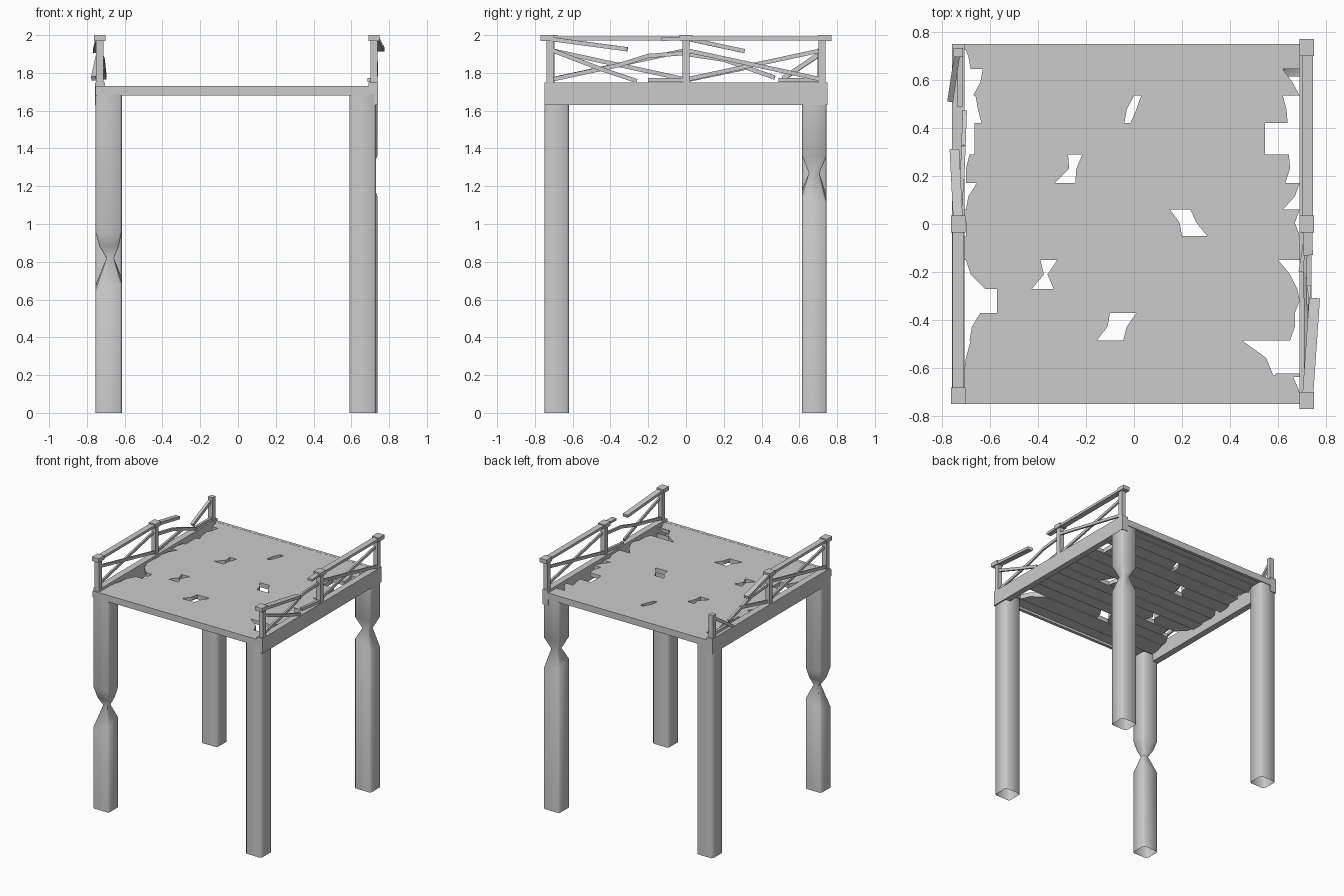
import bpy, bmesh, math
from mathutils import Vector

grey = bpy.data.materials.new("weathered_grey")
grey.diffuse_color = (0.6, 0.6, 0.6, 1)


def finish(name, bm):
    bmesh.ops.recalc_face_normals(bm, faces=bm.faces)
    me = bpy.data.meshes.new(name)
    bm.to_mesh(me)
    bm.free()
    me.materials.append(grey)
    ob = bpy.data.objects.new(name, me)
    bpy.context.collection.objects.link(ob)
    return ob


def box(name, x0, x1, y0, y1, z0, z1):
    bm = bmesh.new()
    bmesh.ops.create_cube(bm, size=1)
    for v in bm.verts:
        v.co = ((x0 + x1) / 2 + v.co.x * (x1 - x0), (y0 + y1) / 2 + v.co.y * (y1 - y0),
                (z0 + z1) / 2 + v.co.z * (z1 - z0))
    return finish(name, bm)


def bar(name, points, w, h):
    """Square-section timber along a path; w is sideways, h is upright."""
    bm = bmesh.new()
    pts = [Vector(p) for p in points]
    rings = []
    for i, p in enumerate(pts):
        d = (pts[min(i + 1, len(pts) - 1)] - pts[max(i - 1, 0)]).normalized()
        side = d.cross(Vector((0, 0, 1))).normalized()
        up = side.cross(d)
        rings.append([bm.verts.new(p + side * sx * w / 2 + up * sz * h / 2)
                      for sx, sz in ((-1, -1), (1, -1), (1, 1), (-1, 1))])
    for a, b in zip(rings, rings[1:]):
        for k in range(4):
            bm.faces.new((a[k], a[(k + 1) % 4], b[(k + 1) % 4], b[k]))
    bm.faces.new(rings[0])
    bm.faces.new(rings[-1])
    return finish(name, bm)


def prism(bm, outline, z0, z1):
    lo = [bm.verts.new((x, y, z0)) for x, y in outline]
    hi = [bm.verts.new((x, y, z1)) for x, y in outline]
    n = len(lo)
    bm.faces.new(lo[::-1])
    bm.faces.new(hi)
    for k in range(n):
        bm.faces.new((lo[k], lo[(k + 1) % n], hi[(k + 1) % n], hi[k]))


# Legs: hollow chamfered tubes, some snapped and pinched
def leg(name, x0, x1, y0, y1, rings):
    bm = bmesh.new()
    loops = []
    for z, x_a, x_b, y_a, y_b, tilt in rings:
        xa, xb = x0 + (x1 - x0) * x_a, x0 + (x1 - x0) * x_b
        ya, yb = y0 + (y1 - y0) * y_a, y0 + (y1 - y0) * y_b
        cx, cy = 0.08 * (xb - xa), 0.08 * (yb - ya)
        ring = [(xa + cx, ya), (xb - cx, ya), (xb, ya + cy), (xb, yb - cy),
                (xb - cx, yb), (xa + cx, yb), (xa, yb - cy), (xa, ya + cy)]
        mid = (xa + xb + ya + yb) / 2
        loops.append([bm.verts.new((x, y, z + tilt * (x + y - mid) / 0.14)) for x, y in ring])
    for a, b in zip(loops, loops[1:]):
        for k in range(8):
            bm.faces.new((a[k], a[(k + 1) % 8], b[(k + 1) % 8], b[k]))
    ob = finish(name, bm)
    bpy.context.view_layer.objects.active = ob
    ob.select_set(True)
    bpy.ops.object.shade_smooth_by_angle(angle=math.radians(50))
    ob.select_set(False)


def full(z, tilt=0):
    return (z, 0, 1, 0, 1, tilt)


straight = [full(0), full(1.685)]
leg("front_left_leg", -0.755, -0.615, -0.75, -0.62,
    [full(0), full(0.68, 0.04), (0.82, 0.42, 0.7, 0.35, 0.65, 0),
     (0.88, 0.16, 0.88, 0.16, 0.84, 0), full(0.96), full(1.685)])
leg("front_right_leg", 0.59, 0.73, -0.75, -0.62, straight)
leg("back_left_leg", -0.755, -0.615, 0.615, 0.745, straight)
leg("back_right_leg", 0.595, 0.738, 0.615, 0.745,
    [full(0), full(1.15, -0.04), (1.27, 0.3, 0.7, 0.28, 0.7, 0), full(1.36), full(1.685)])

# Deck planks: back y, front y, left end (back, mid, front), right end (back, mid, front)
planks = [
    (0.75, 0.645, -0.71, -0.69, -0.68, 0.70, 0.70, 0.69),
    (0.645, 0.535, -0.63, -0.64, -0.67, 0.62, 0.66, 0.69),
    (0.535, 0.42, -0.66, -0.65, -0.635, 0.62, 0.635, 0.64),
    (0.42, 0.29, -0.665, -0.665, -0.665, 0.545, 0.545, 0.545),
    (0.29, 0.17, -0.685, -0.70, -0.70, 0.645, 0.65, 0.63),
    (0.17, 0.06, -0.655, -0.69, -0.70, 0.69, 0.67, 0.62),
    (0.06, -0.05, -0.71, -0.70, -0.70, 0.69, 0.67, 0.69),
    (-0.05, -0.15, -0.71, -0.71, -0.71, 0.70, 0.69, 0.70),
    (-0.15, -0.27, -0.70, -0.68, -0.62, 0.60, 0.65, 0.68),
    (-0.27, -0.37, -0.57, -0.57, -0.57, 0.68, 0.69, 0.67),
    (-0.37, -0.485, -0.64, -0.675, -0.685, 0.67, 0.67, 0.65),
    (-0.485, -0.63, -0.68, -0.70, -0.71, 0.45, 0.55, 0.58),
    (-0.63, -0.745, -0.71, -0.71, -0.71, 0.66, 0.685, 0.70),
]
# Broken gaps by plank: left rim (back, mid, front) then right rim
gaps = {
    2: (0.0, -0.03, -0.04, 0.03, 0.01, -0.015),
    4: (-0.275, -0.27, -0.33, -0.215, -0.24, -0.245),
    6: (0.15, 0.19, 0.20, 0.235, 0.26, 0.305),
    8: (-0.39, -0.375, -0.425, -0.32, -0.36, -0.335),
    10: (-0.10, -0.11, -0.155, 0.01, -0.03, -0.045),
}
bm = bmesh.new()
for i, (yb, yf, *ends) in enumerate(planks):
    ys = (yb, (yb + yf) / 2, yf)
    left, right = ends[:3], ends[3:]
    pieces = [(left, right)]
    if i in gaps:
        pieces = [(left, gaps[i][:3]), (gaps[i][3:], right)]
    for a, b in pieces:
        prism(bm, list(zip(a, ys)) + list(zip(b, ys))[::-1], 1.70 - 0.006 * (i % 2), 1.73)
finish("deck_planks", bm)

# Edge boards and side beams
box("front_edge_board", -0.755, 0.695, -0.75, -0.725, 1.68, 1.731)
box("back_edge_board", -0.755, 0.695, 0.725, 0.75, 1.68, 1.731)
box("left_side_beam", -0.757, -0.705, -0.735, 0.75, 1.63, 1.75)
box("right_side_beam", 0.69, 0.74, -0.75, 0.75, 1.63, 1.75)

# Railing posts and caps
for side, x, ye in (("left", -0.732, 0.715), ("right", 0.72, 0.735)):
    for place, y in (("front", -ye), ("middle", 0), ("back", ye)):
        bare = side == "left" and place == "back"
        yp = max(-0.72, min(0.72, y))
        box(f"{side}_{place}_post", x - 0.019, x + 0.019, yp - 0.019, yp + 0.019, 1.74,
            1.93 if bare else 1.97)
        if not bare:
            box(f"{side}_{place}_cap", x - 0.03, x + 0.03, y - 0.035, y + 0.035, 1.968, 2.0)

# Sound railing bays: top rail and crossed braces
for side, x, y0, y1 in (("left", -0.732, -0.715, 0), ("right", 0.722, 0, 0.72)):
    bar(f"{side}_top_rail", [(x, y0, 1.982), (x, y1, 1.982)], 0.046, 0.02)
    bar(f"{side}_rising_brace", [(x - 0.008, y0, 1.765), (x - 0.008, y1, 1.92)], 0.014, 0.022)
    bar(f"{side}_falling_brace", [(x + 0.008, y0, 1.92), (x + 0.008, y1, 1.765)], 0.014, 0.022)

# Broken right front bay
bar("right_snapped_rail", [(0.722, -0.74, 1.982), (0.752, -0.31, 1.925)], 0.045, 0.022)
bar("right_rail_stub", [(0.722, 0, 1.982), (0.725, -0.13, 1.978)], 0.04, 0.018)
bar("right_bent_brace", [(0.715, -0.71, 1.765), (0.715, -0.36, 1.84), (0.712, -0.2, 1.89),
                         (0.72, 0, 1.905)], 0.014, 0.022)
bar("right_snapped_brace", [(0.728, -0.71, 1.92), (0.735, -0.45, 1.82), (0.73, -0.26, 1.757)],
    0.014, 0.022)
bar("right_fallen_piece", [(0.695, -0.2, 1.763), (0.725, -0.01, 1.763)], 0.02, 0.022)
bar("right_deck_splinter", [(0.59, -0.63, 1.722), (0.70, -0.63, 1.722)], 0.014, 0.012)

# Broken left back bay
bar("left_snapped_rail", [(-0.732, 0, 1.982), (-0.748, 0.31, 1.915)], 0.04, 0.022)
bar("left_bent_brace", [(-0.73, 0.0, 1.90), (-0.715, 0.2, 1.87), (-0.705, 0.47, 1.775)],
    0.018, 0.022)
bar("left_lower_brace", [(-0.728, 0.02, 1.765), (-0.71, 0.33, 1.83)], 0.016, 0.022)
bar("left_hanging_brace", [(-0.735, 0.715, 1.905), (-0.765, 0.515, 1.77)], 0.024, 0.024)
bar("left_fallen_piece", [(-0.725, 0.49, 1.763), (-0.725, 0.70, 1.763)], 0.02, 0.022)
